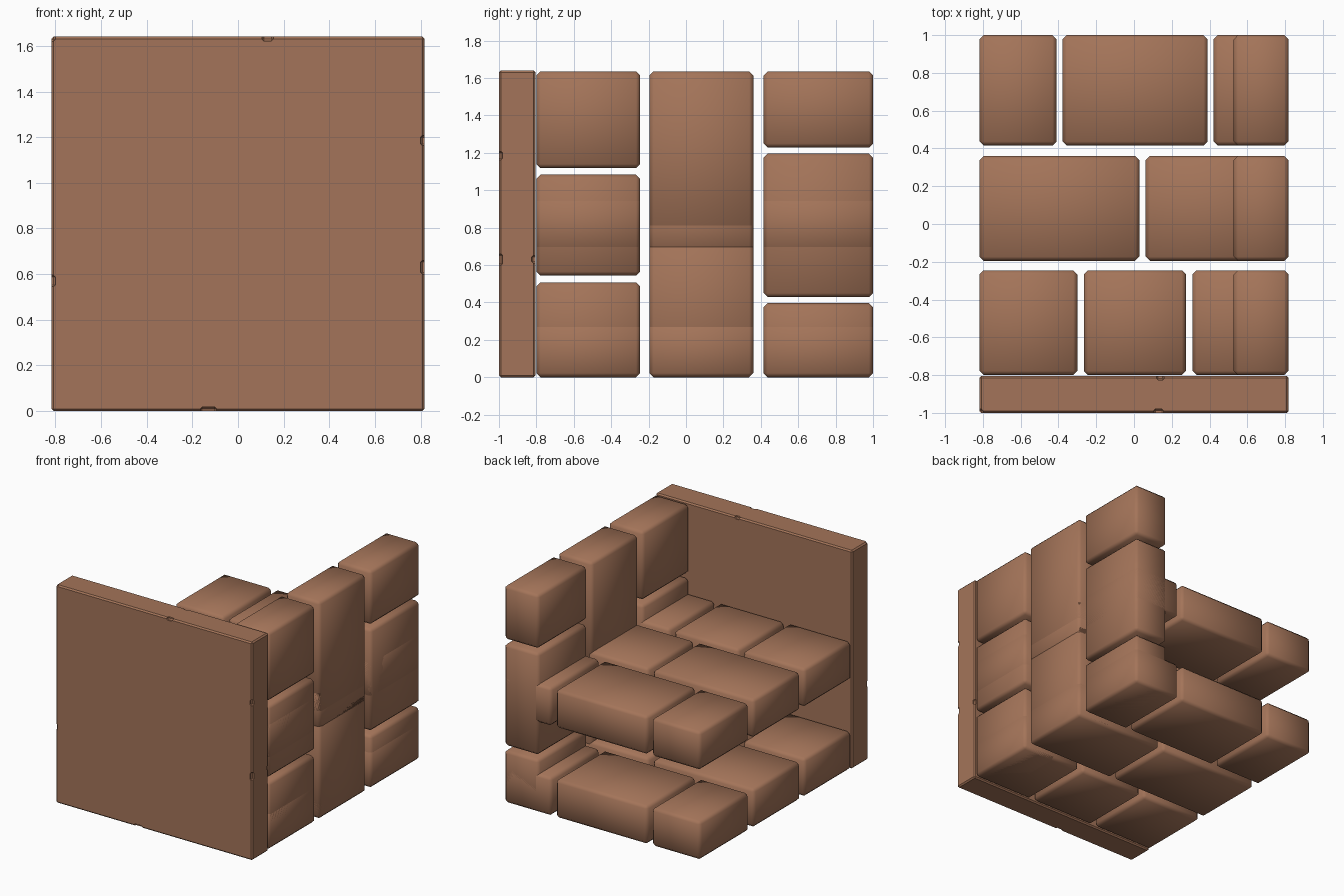
import bpy, bmesh
from mathutils import Matrix, Vector

if "Cube" in bpy.data.objects:
    bpy.data.objects.remove(bpy.data.objects["Cube"])

clay = bpy.data.materials.new("clay_brown")
clay.diffuse_color = (0.37, 0.175, 0.10, 1)
clay.use_nodes = True
clay.node_tree.nodes["Principled BSDF"].inputs["Base Color"].default_value = clay.diffuse_color

HALF, THICK, HEIGHT = 0.818, 0.29, 1.64


def block(name, x, y, z, bevel=0.022):
    """Chamfered, softly shaded block spanning three (low, high) ranges."""
    bm = bmesh.new()
    size = Vector((x[1] - x[0], y[1] - y[0], z[1] - z[0]))
    centre = Vector((sum(x) / 2, sum(y) / 2, sum(z) / 2))
    bmesh.ops.create_cube(bm, size=1, matrix=Matrix.Translation(centre) @ Matrix.Diagonal((*size, 1)))
    if bevel:
        bmesh.ops.bevel(bm, geom=bm.edges[:], offset=bevel, segments=1, affect='EDGES')
    for f in bm.faces:
        f.smooth = bevel > 0.015
    me = bpy.data.meshes.new(name)
    bm.to_mesh(me)
    bm.free()
    me.materials.append(clay)
    ob = bpy.data.objects.new(name, me)
    bpy.context.collection.objects.link(ob)
    return ob


# Brick pattern: depth range of each row, then brick spans along the row
rows = [
    ((-0.80, -0.245), [(-HALF, -0.30), (-0.265, 0.275), (0.31, HALF)]),
    ((-0.195, 0.36), [(-HALF, 0.028), (0.062, HALF)]),
    ((0.415, 1.0), [(-HALF, -0.41), (-0.378, 0.39), (0.422, HALF)]),
]

for y, spans in rows:
    for a, b in spans:
        # Two floors
        for label, z in (("lower", 0.0), ("upper", 0.675)):
            block(label + "_floor_brick", (a, b), y, (z, z + THICK))
        # Side wall: the same pattern stood on end
        block("wall_brick", (HALF - THICK, HALF), y, (HALF - b, HALF - a))

# Front slab with small chips along its edges
slab = block("front_slab", (-HALF, HALF), (-1.0, -0.805), (0, HEIGHT), 0.01)
chips = [
    (-0.13, -1.0, 0.0, 0.035), (0.13, -1.0, HEIGHT, 0.025),
    (HALF, -1.0, 1.185, 0.022), (HALF, -1.0, 0.63, 0.03),
    (-HALF, -1.0, 0.57, 0.025), (-HALF, -1.0, HEIGHT, 0.02),
    (0.14, -0.805, HEIGHT, 0.02), (HALF, -0.805, 0.63, 0.02),
]
for cx, cy, cz, r in chips:
    upright = abs(cx) == HALF
    dx, dz = (0.018, r) if upright else (r, 0.018)
    cutter = block("chip_cutter", (cx - dx, cx + dx), (cy - 0.02, cy + 0.02), (cz - dz, cz + dz), 0.008)
    cutter.hide_render = True
    cutter.hide_set(True)
    mod = slab.modifiers.new("chip", 'BOOLEAN')
    mod.operation, mod.object, mod.solver = 'DIFFERENCE', cutter, 'EXACT'
